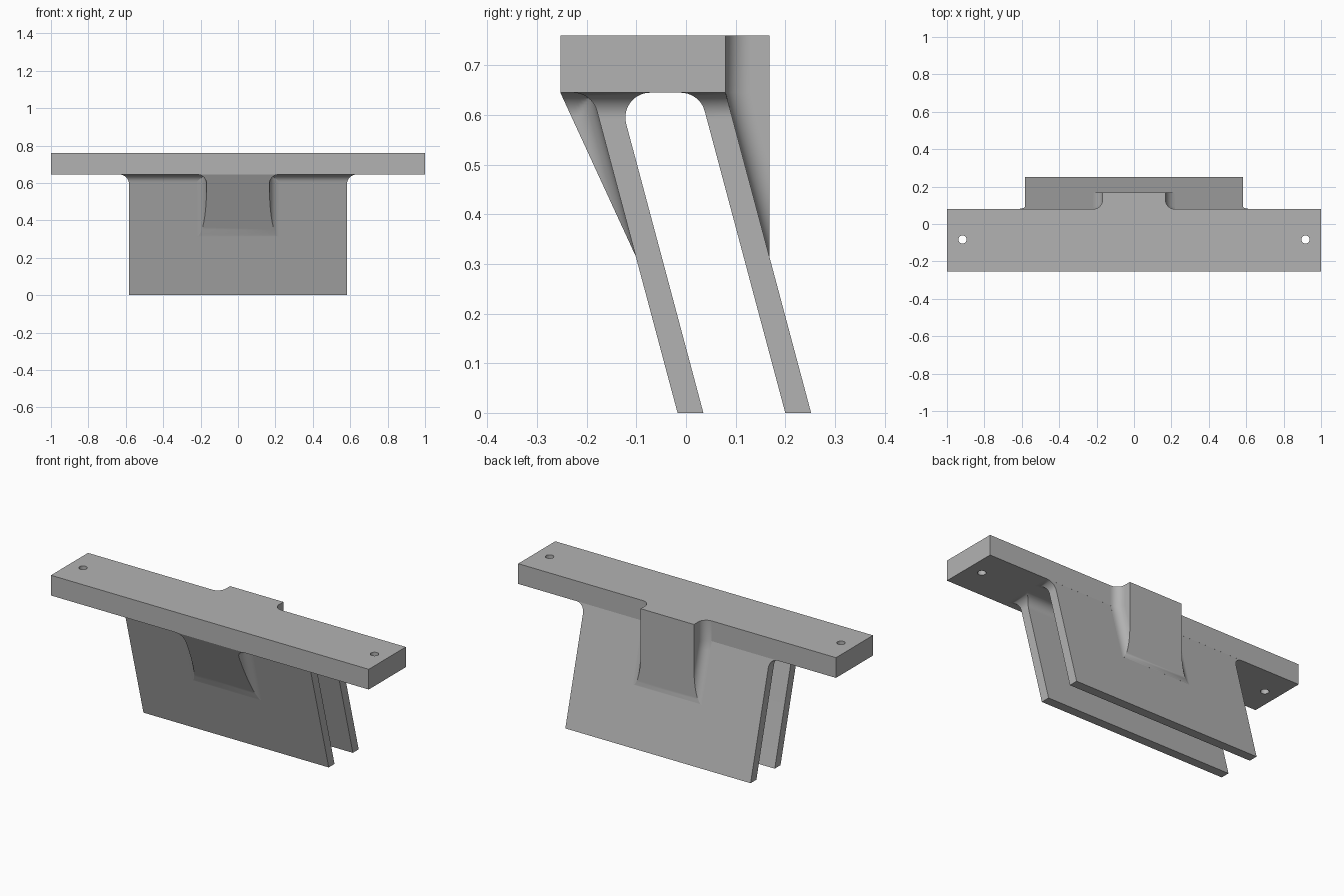
import bpy, bmesh
from math import sin, cos, acos, sqrt, pi, radians

if "Cube" in bpy.data.objects:
    bpy.data.objects.remove(bpy.data.objects["Cube"], do_unlink=True)

TOP, UNDER = 0.76, 0.645        # bar height range
FRONT, BACK = -0.253, 0.08      # bar depth range
SLOPE = 0.267                   # lean of the plates
R = 0.05                        # fillet radius
PLATE_W, RIB_W = 0.583, 0.168   # half widths
RIB_BASE = 0.315                # where the ribs run out
NORM = sqrt(1 + SLOPE ** 2)

gray = bpy.data.materials.new("plain gray")
gray.use_nodes = True
COLOR = (0.45, 0.45, 0.45, 1)
gray.diffuse_color = COLOR
gray.node_tree.nodes["Principled BSDF"].inputs["Base Color"].default_value = COLOR


def finish(name, bm):
    bmesh.ops.remove_doubles(bm, verts=bm.verts, dist=1e-5)
    bmesh.ops.recalc_face_normals(bm, faces=bm.faces)
    mesh = bpy.data.meshes.new(name)
    bm.to_mesh(mesh)
    bm.free()
    mesh.materials.append(gray)
    obj = bpy.data.objects.new(name, mesh)
    bpy.context.collection.objects.link(obj)
    bpy.ops.object.select_all(action='DESELECT')
    obj.select_set(True)
    bpy.context.view_layer.objects.active = obj
    bpy.ops.object.shade_smooth_by_angle(angle=radians(30))
    return obj


def loft(name, rings):
    """Skin a stack of matching closed cross-sections."""
    bm = bmesh.new()
    rows = [[bm.verts.new(p) for p in ring] for ring in rings]
    n = len(rows[0])
    for a, b in zip(rows, rows[1:]):
        for i in range(n):
            j = (i + 1) % n
            bm.faces.new((a[i], a[j], b[j], b[i]))
    bm.faces.new(rows[0])
    bm.faces.new(rows[-1])
    return finish(name, bm)


def flare(z):
    """Outward growth of an upright side as it meets the bar."""
    h = max(z - (UNDER - R), 0)
    return R - sqrt(max(R * R - h * h, 0))


def leaning(y0, z, side):
    """Depth of a leaning face, filleted into the bar on its open side."""
    zc = UNDER - R
    if side == 0 or z < zc - side * R * SLOPE / NORM:
        return y0 - SLOPE * z
    yc = y0 - SLOPE * zc + side * R * NORM
    return yc - side * sqrt(max(R * R - (z - zc) ** 2, 0))


# Crossbar with a screw hole near each end
bm = bmesh.new()
bmesh.ops.create_cube(bm, size=1)
for v in bm.verts:
    v.co.x *= 2
    v.co.y = BACK if v.co.y > 0 else FRONT
    v.co.z = TOP if v.co.z > 0 else UNDER
bar = finish("crossbar", bm)
for x in (-0.917, 0.917):
    bpy.ops.mesh.primitive_cylinder_add(vertices=32, radius=0.022, depth=0.4,
                                        location=(x, -0.083, 0.7))
    cutter = bpy.context.object
    cutter.name = "hole_cutter"
    cutter.hide_render = True
    cutter.data.materials.append(gray)
    mod = bar.modifiers.new("hole", 'BOOLEAN')
    mod.object = cutter
    mod.solver = 'EXACT'
    bpy.context.view_layer.objects.active = bar
    bpy.ops.object.modifier_apply(modifier=mod.name)
    bpy.data.objects.remove(cutter, do_unlink=True)

# Two leaning plates, filleted into the bar
arc = [UNDER - R + R * sin(radians(-15 + 105 * i / 14)) for i in range(15)]
for name, y_front, y_back, s_front, s_back in (
        ("front_plate", -0.017, 0.035, -1, 1),
        ("back_plate", 0.2, 0.252, -1, 0)):
    rings = []
    for z in [0] + arc:
        w = PLATE_W + flare(z)
        yf, yb = leaning(y_front, z, s_front), leaning(y_back, z, s_back)
        rings.append([(-w, yf, z), (w, yf, z), (w, yb, z), (-w, yb, z)])
    loft(name, rings)


def rib_ring(z, root, tip, side, grow):
    """Rib cross-section with concave fillets at its root."""
    depth = abs(tip - root)
    sweep = acos(1 - min(depth, R) / R)
    half = [(-0.02, RIB_W + R)]
    for i in range(11):
        a = sweep * i / 10
        half.append((R - R * cos(a), RIB_W + max(R - R * sin(a), grow)))
    half.append((depth, half[-1][1]))
    right = [(w, root + side * t, z) for t, w in half]
    return right + [(-x, y, h) for x, y, h in reversed(right)]


# Front rib: a sloping wedge under the bar
steps = [RIB_BASE + (UNDER - R - RIB_BASE) * (i / 16) ** 1.5 for i in range(17)]
rings = []
for z in steps + arc[3:]:
    f = (z - RIB_BASE) / (UNDER - RIB_BASE)
    root = -0.017 - SLOPE * z
    tip = -0.101 + (FRONT + 0.101) * f
    rings.append(rib_ring(z, root, min(tip, root), -1, flare(z)))
loft("front_rib", rings)

# Back rib: upright block running to the top of the bar
rings = []
for z in steps + [UNDER, TOP]:
    root = max(0.252 - SLOPE * z, BACK)
    rings.append(rib_ring(z, root, max(0.168, root), 1, 0))
loft("back_rib", rings)
